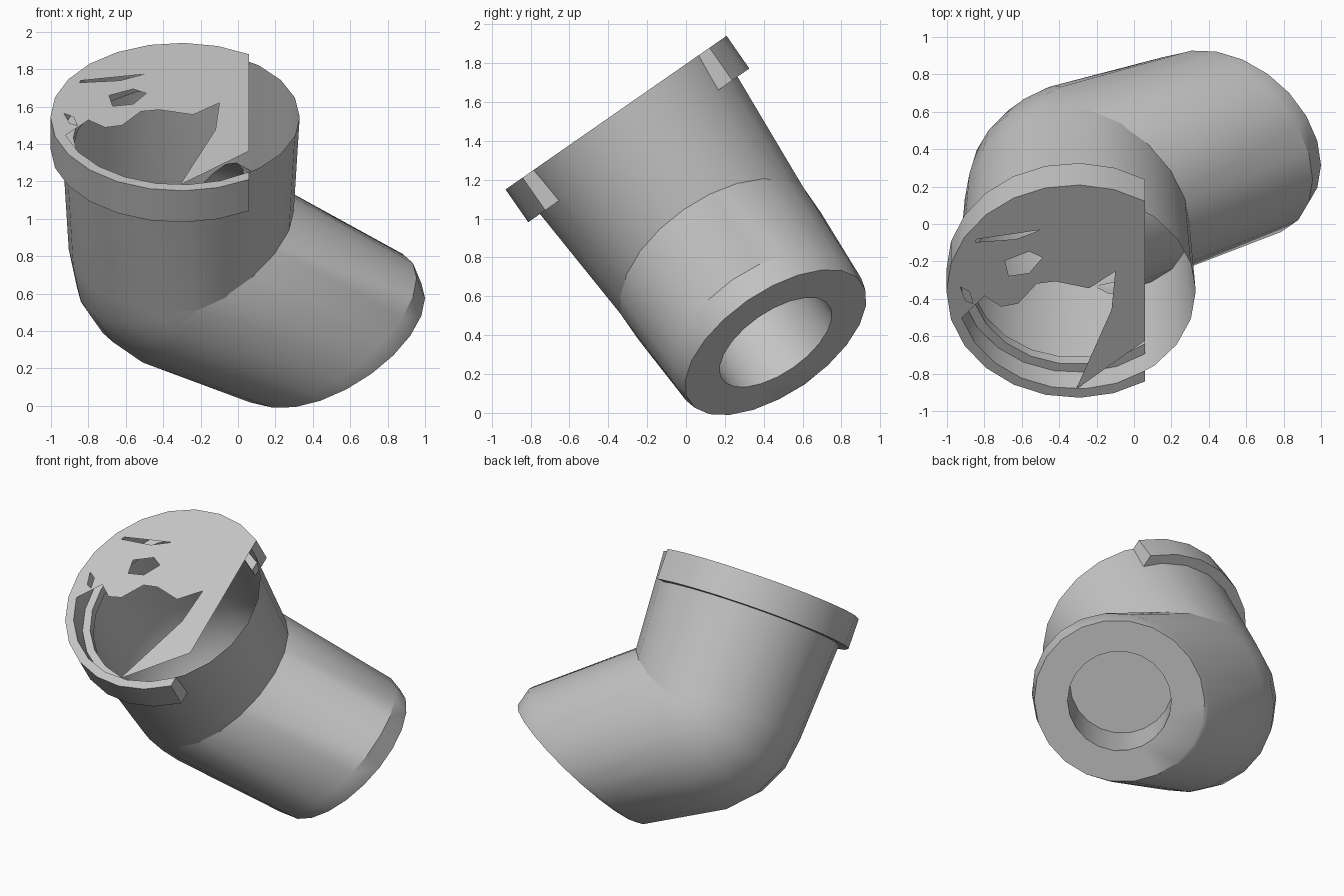
import bpy
import bmesh
from math import radians, sin, cos, acos, pi
from mathutils import Matrix, Vector

cube = bpy.data.objects.get("Cube")
if cube:
    bpy.data.objects.remove(cube, do_unlink=True)

gray = bpy.data.materials.new("plain gray")
gray.use_nodes = True
COLOR = (0.55, 0.55, 0.55, 1)
gray.diffuse_color = COLOR
gray.node_tree.nodes["Principled BSDF"].inputs["Base Color"].default_value = COLOR

# Shared frame: origin at the mouth centre, local z out of the mouth
FRAME = Matrix.Translation((-0.31, -0.36, 1.545)) @ Matrix.Rotation(radians(34.8), 4, "X")
SIDES = 22
TUBE_R, COLLAR_R, CUT_X = 0.64, 0.693, 0.37


def finish(name, bm, fix_normals=True):
    if fix_normals:
        bmesh.ops.recalc_face_normals(bm, faces=bm.faces)
    mesh = bpy.data.meshes.new(name)
    bm.to_mesh(mesh)
    bm.free()
    mesh.materials.append(gray)
    obj = bpy.data.objects.new(name, mesh)
    bpy.context.collection.objects.link(obj)
    obj.matrix_world = FRAME
    bpy.ops.object.select_all(action="DESELECT")
    obj.select_set(True)
    bpy.context.view_layer.objects.active = obj
    bpy.ops.object.shade_smooth_by_angle(angle=radians(32))


def ring(bm, x, depth, tilt, r_bend, r_side):
    """Ellipse of vertices, tilted in the plane of the bend."""
    t = radians(tilt)
    along = Vector((cos(t), 0, sin(t)))
    centre = Vector((x, 0, -depth))
    verts = []
    for i in range(SIDES):
        a = 2 * pi * i / SIDES
        verts.append(bm.verts.new(centre + along * r_bend * cos(a) + Vector((0, r_side * sin(a), 0))))
    return verts


def bridge(bm, a, b):
    n = len(a)
    for i in range(n):
        j = (i + 1) % n
        bm.faces.new((a[i], a[j], b[j], b[i]))


def cut_band(name, profile, steps=16):
    """Sweep a radius/height profile round the mouth, stopping at the flat cut."""
    bm = bmesh.new()
    sections = []
    for i in range(steps + 1):
        section = []
        for r, z in profile:
            start = acos(CUT_X / r)
            a = start + (2 * pi - 2 * start) * i / steps
            section.append(bm.verts.new((r * cos(a), r * sin(a), z)))
        sections.append(section)
    for a, b in zip(sections, sections[1:]):
        bridge(bm, a, b)
    bm.faces.new(sections[0])
    bm.faces.new(sections[-1])
    finish(name, bm)


# Bent tube: tapered upper leg, tight bend, oblique lower leg
bm = bmesh.new()
rings = [ring(bm, 0, 0, 0, TUBE_R, TUBE_R)]
BEND_R = 0.1
PIVOT_D = 0.862
for tilt in (0, 20, 40, 60):
    t = radians(tilt)
    rings.append(ring(bm, BEND_R - BEND_R * cos(t), PIVOT_D + BEND_R * sin(t), tilt, 0.595, 0.578))
rings.append(ring(bm, 0.78, 1.375, 34, 0.585, 0.555))
rings.append(ring(bm, 0.82, 1.44, 28, 0.555, 0.54))
# Flat end with a blind round hole
HOLE_DEPTH = 0.4
end_tilt = radians(28)
rings.append(ring(bm, 0.82, 1.44, 28, 0.335, 0.335))
rings.append(ring(bm, 0.82 - HOLE_DEPTH * sin(end_tilt), 1.44 - HOLE_DEPTH * cos(end_tilt), 28, 0.335, 0.335))
for a, b in zip(rings, rings[1:]):
    bridge(bm, a, b)
bm.faces.new(rings[-1])
finish("bent_tube", bm)

# Collar around the mouth, cut off flat on one side, and a small lip inside it
cut_band("collar", [(COLLAR_R, 0), (COLLAR_R, -0.205), (0.62, -0.205), (TUBE_R - 0.004, 0)])
cut_band("inner_lip", [(0.622, -0.135), (0.622, -0.2), (0.57, -0.2), (0.57, -0.135)])

# Thin broken cover across the mouth, with a jagged edge and small holes
jagged = [(-0.49, -0.03), (-0.4, -0.1), (-0.31, -0.08), (-0.21, 0.05), (-0.11, 0.065),
          (0.07, 0.02), (0.21, 0.13), (0.19, -0.12), (0, -0.638), (CUT_X, -0.32)]
holes = [[(-0.38, 0.2), (-0.25, 0.26), (-0.18, 0.22), (-0.25, 0.12), (-0.36, 0.1)],
         [(-0.53, 0.34), (-0.19, 0.4), (-0.32, 0.34), (-0.54, 0.32)],
         [(-0.62, 0.03), (-0.57, 0.0), (-0.55, -0.08), (-0.59, -0.06)]]
start, stop = acos(CUT_X / TUBE_R), pi + 0.28
arc = []
for i in range(13):
    a = start + (stop - start) * i / 12
    arc.append((TUBE_R * cos(a), TUBE_R * sin(a)))
bm = bmesh.new()
edges = []
for loop in [arc + jagged] + holes:
    vs = [bm.verts.new((x, y, 0)) for x, y in loop]
    for i, v in enumerate(vs):
        edges.append(bm.edges.new((v, vs[(i + 1) % len(vs)])))
bmesh.ops.triangle_fill(bm, edges=edges, use_beauty=True, normal=(0, 0, 1))
for f in bm.faces:
    f.normal_update()
    if f.normal.z < 0:
        f.normal_flip()
finish("broken_cover", bm, fix_normals=False)
